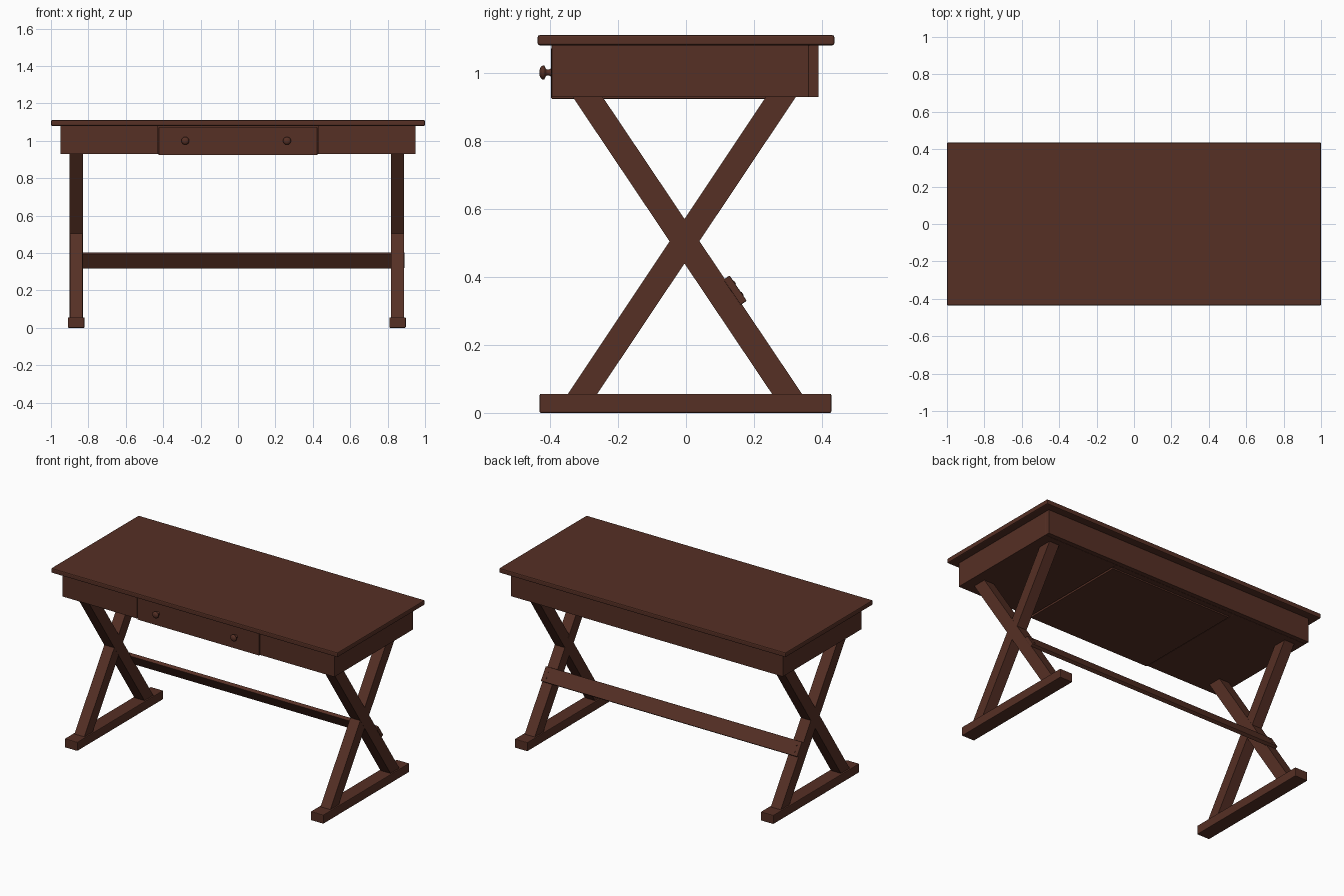
import bpy, bmesh, math
from mathutils import Vector, Matrix

if "Cube" in bpy.data.objects:
    bpy.data.objects.remove(bpy.data.objects["Cube"])

wood = bpy.data.materials.new("dark red brown wood")
wood.diffuse_color = (0.092, 0.029, 0.018, 1)
wood.use_nodes = True
wood.node_tree.nodes["Principled BSDF"].inputs["Base Color"].default_value = wood.diffuse_color


def finish(bm, name, bevel=0.0):
    bmesh.ops.recalc_face_normals(bm, faces=bm.faces)
    me = bpy.data.meshes.new(name)
    bm.to_mesh(me)
    bm.free()
    me.materials.append(wood)
    ob = bpy.data.objects.new(name, me)
    bpy.context.collection.objects.link(ob)
    if bevel:
        m = ob.modifiers.new("bevel", 'BEVEL')
        m.width = bevel
        m.segments = 2
    return ob


def box(name, x0, x1, y0, y1, z0, z1, bevel=0.0):
    bm = bmesh.new()
    bmesh.ops.create_cube(bm, size=1)
    for v in bm.verts:
        v.co = Vector(((x0, x1)[v.co.x > 0], (y0, y1)[v.co.y > 0], (z0, z1)[v.co.z > 0]))
    return finish(bm, name, bevel)


def prism(name, pts, x0, x1, bevel=0.0):
    """Extrude a (y, z) outline along x."""
    bm = bmesh.new()
    f = bm.faces.new([bm.verts.new((x0, y, z)) for y, z in pts])
    r = bmesh.ops.extrude_face_region(bm, geom=[f])
    bmesh.ops.translate(bm, vec=(x1 - x0, 0, 0),
                        verts=[g for g in r["geom"] if isinstance(g, bmesh.types.BMVert)])
    return finish(bm, name, bevel)


# Desk top
box("table_top", -1, 1, -0.436, 0.436, 1.08, 1.11, 0.006)

# Carcass either side of the drawer, with back board
for side, x0, x1 in (("left", -0.95, -0.43), ("right", 0.43, 0.95)):
    box(side + "_apron", x0, x1, -0.395, 0.36, 0.928, 1.08, 0.002)
box("back_board", -0.95, 0.95, 0.36, 0.39, 0.928, 1.08, 0.002)
box("drawer_stop", -0.43, 0.43, 0.325, 0.36, 0.928, 1.08)

# Drawer
box("drawer", -0.424, 0.424, -0.396, 0.32, 0.923, 1.073, 0.002)

# Lathe-turned knobs
profile = [(0, -0.431), (0.009, -0.430), (0.016, -0.427), (0.021, -0.421), (0.021, -0.417),
           (0.013, -0.413), (0.009, -0.409), (0.009, -0.402), (0.013, -0.395)]
for i, kx in enumerate((-0.282, 0.262)):
    bm = bmesh.new()
    vs = [bm.verts.new((r, y, 0)) for r, y in profile]
    es = [bm.edges.new(p) for p in zip(vs, vs[1:])]
    bmesh.ops.spin(bm, geom=vs + es, cent=(0, 0, 0), axis=(0, 1, 0),
                   angle=math.tau, steps=24, use_duplicate=False)
    bmesh.ops.remove_doubles(bm, verts=bm.verts, dist=1e-5)
    bmesh.ops.translate(bm, vec=(kx, 0, 1.0), verts=bm.verts)
    for f in bm.faces:
        f.smooth = True
    finish(bm, f"knob_{i + 1}")

# Crossed legs and feet
for side, cx in (("left", -0.865), ("right", 0.853)):
    box(side + "_foot", cx - 0.044, cx + 0.044, -0.43, 0.427, 0, 0.056, 0.004)
    prism(side + "_leg_rear_foot", [(0.254, 0.054), (0.342, 0.054), (-0.246, 0.93), (-0.334, 0.93)],
          cx - 0.035, cx + 0.035)
    prism(side + "_leg_front_foot", [(-0.348, 0.054), (-0.262, 0.054), (0.324, 0.93), (0.236, 0.93)],
          cx - 0.0345, cx + 0.0345)

# Stretcher laid on the sloping back of the legs
along = Vector((0, 0.558, -0.830))
out = Vector((0, 0.830, 0.558))
start = Vector((0, 0.110, 0.3915))
corners = [start, start + along * 0.09, start + along * 0.09 + out * 0.022, start + out * 0.022]
prism("stretcher", [(c.y, c.z) for c in corners], -0.9, 0.89, 0.003)

# Screw plugs on the stretcher ends
rot = out.to_track_quat('Z', 'Y').to_matrix().to_4x4()
for i, sx in enumerate((-0.872, 0.862)):
    for j, d in enumerate((0.025, 0.065)):
        pos = start + along * d + out * 0.022 + Vector((sx, 0, 0))
        bm = bmesh.new()
        bmesh.ops.create_cone(bm, cap_ends=True, segments=12, radius1=0.006, radius2=0.006,
                              depth=0.004, matrix=Matrix.Translation(pos) @ rot)
        finish(bm, f"screw_plug_{i + 1}_{j + 1}")
